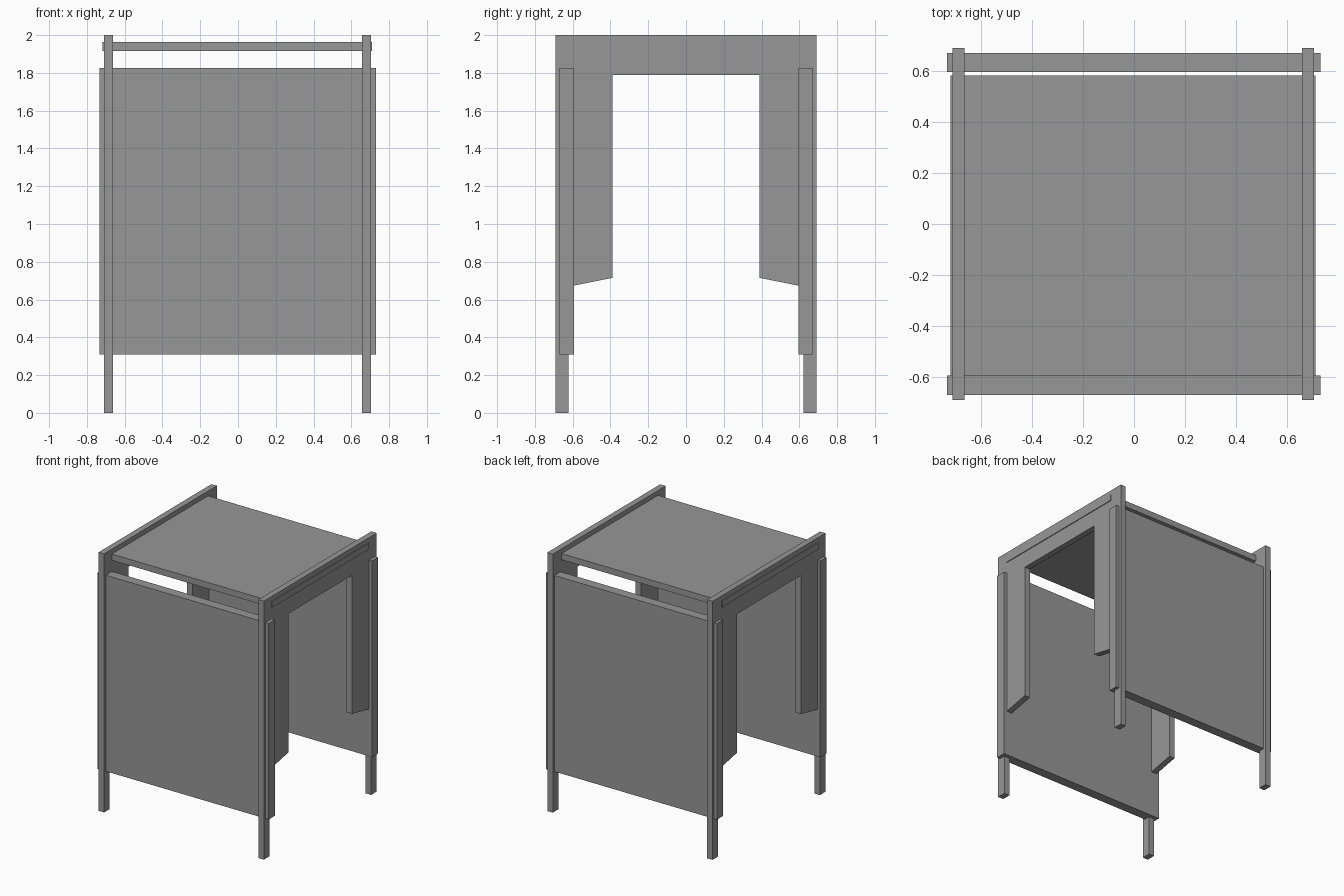
import bpy
import bmesh

cube = bpy.data.objects.get("Cube")
if cube:
    bpy.data.objects.remove(cube, do_unlink=True)

# One plain grey for every board
grey = bpy.data.materials.new("plain_grey")
grey.use_nodes = True
colour = (0.31, 0.31, 0.31, 1)
grey.diffuse_color = colour
grey.node_tree.nodes["Principled BSDF"].inputs["Base Color"].default_value = colour


def add_board(name, profile, x0, x1):
    """Extrude a (y, z) outline from x0 to x1."""
    bm = bmesh.new()
    face = bm.faces.new([bm.verts.new((x0, y, z)) for y, z in profile])
    result = bmesh.ops.extrude_face_region(bm, geom=[face])
    moved = [v for v in result["geom"] if isinstance(v, bmesh.types.BMVert)]
    bmesh.ops.translate(bm, verts=moved, vec=(x1 - x0, 0, 0))
    bmesh.ops.recalc_face_normals(bm, faces=bm.faces)
    mesh = bpy.data.meshes.new(name)
    bm.to_mesh(mesh)
    bm.free()
    mesh.materials.append(grey)
    obj = bpy.data.objects.new(name, mesh)
    bpy.context.collection.objects.link(obj)
    return obj


def rectangle(y0, y1, z0, z1):
    return [(y0, z0), (y1, z0), (y1, z1), (y0, z1)]


# Side frames: a wide arch with slanted shoulders above narrow feet
half = [(0.69, 2.0), (0.69, 0), (0.622, 0), (0.622, 0.668), (0.39, 0.715), (0.39, 1.788)]
frame = half + [(-y, z) for y, z in reversed(half)]
add_board("right_side_frame", frame, -0.71, -0.663)
add_board("left_side_frame", frame, 0.657, 0.704)

# Front and back panels pass through the side frames
add_board("front_panel", rectangle(-0.669, -0.593, 0.31, 1.827), -0.733, 0.731)
add_board("back_panel", rectangle(0.595, 0.67, 0.31, 1.827), -0.733, 0.731)

# Seat board, its ends showing just outside the frames
add_board("seat_board", rectangle(-0.596, 0.582, 1.915, 1.963), -0.718, 0.71)
